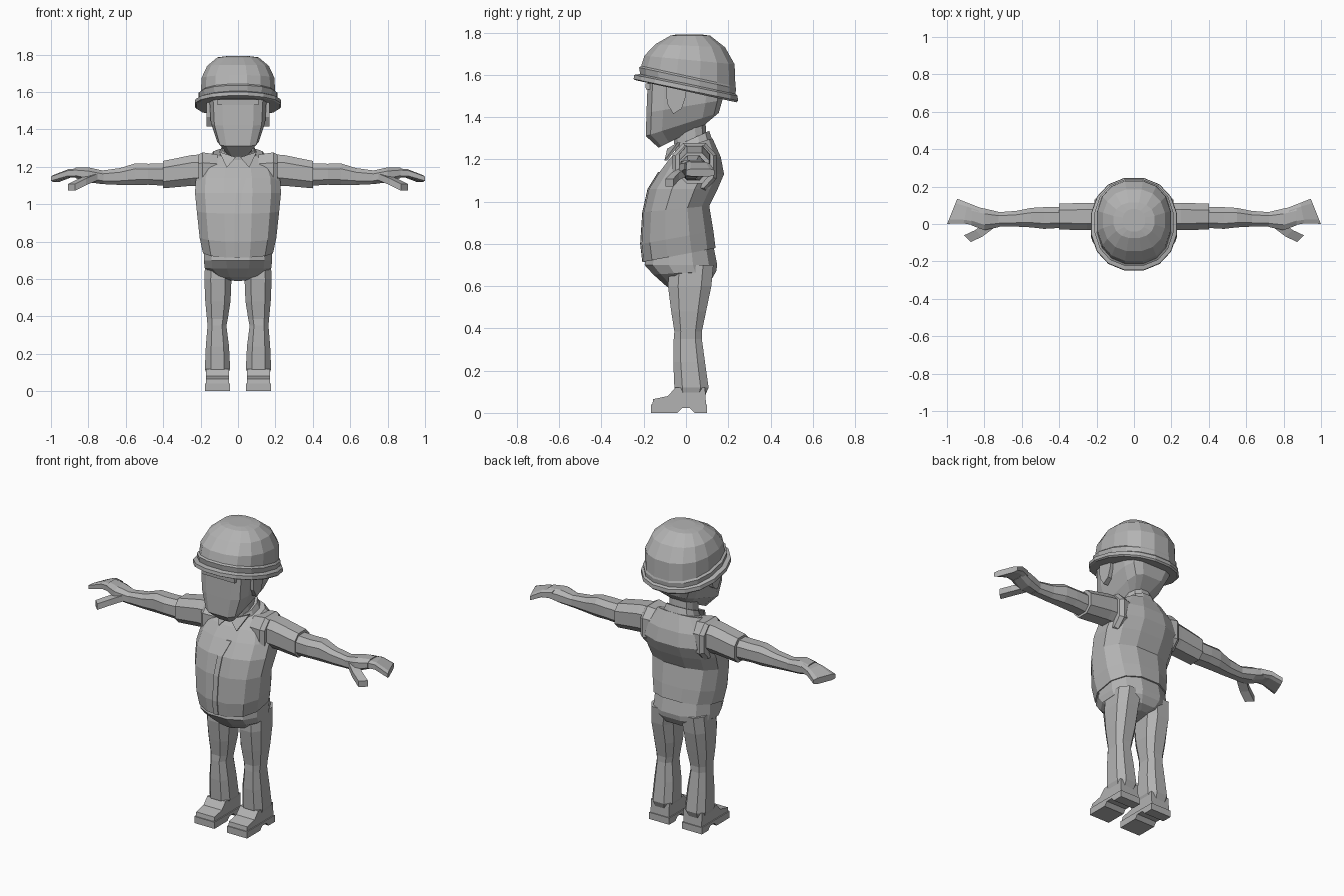
import bpy, bmesh, math

grey = bpy.data.materials.new("plain_grey")
grey.diffuse_color = (0.45, 0.45, 0.45, 1)


def loft(name, rings, mirror=False):
    """Skin a list of equal-length point rings and cap both ends."""
    n = len(rings[0])
    bm = bmesh.new()
    vs = [[bm.verts.new(p) for p in r] for r in rings]
    for a, b in zip(vs, vs[1:]):
        for i in range(n):
            j = (i + 1) % n
            bm.faces.new((a[i], a[j], b[j], b[i]))
    bm.faces.new(vs[0][::-1])
    bm.faces.new(vs[-1])
    bmesh.ops.recalc_face_normals(bm, faces=bm.faces)
    me = bpy.data.meshes.new(name)
    bm.to_mesh(me)
    bm.free()
    me.materials.append(grey)
    ob = bpy.data.objects.new(name, me)
    bpy.context.collection.objects.link(ob)
    if mirror:
        ob.modifiers.new("mirror", 'MIRROR')
    return ob


def outline(n, p):
    """Rounded-square outline filling -1..1, with a flat edge on each side."""
    pts = []
    for i in range(n):
        t = 2 * math.pi * (i + 0.5) / n
        c, s = math.cos(t), math.sin(t)
        pts.append((math.copysign(abs(c) ** (2 / p), c),
                    math.copysign(abs(s) ** (2 / p), s)))
    m = max(a for a, b in pts)
    return [(a / m, b / m) for a, b in pts]


def level(zf, zb, hw, yf, yb, cx=0, n=12, p=2.4):
    """Horizontal ring, tilted from height zf at the front to zb at the back."""
    return [(cx + hw * a, yf + (yb - yf) * (b + 1) / 2, zf + (zb - zf) * (b + 1) / 2)
            for a, b in outline(n, p)]


def upright(x, cy, hy, cz, hz, shear=0, n=8, p=2.6):
    """Ring across an arm at distance x; shear slants it in plan."""
    return [(x - shear * hy * a, cy + hy * a, cz + hz * b) for a, b in outline(n, p)]


def extrude_x(name, profile, x0, x1):
    loft(name, [[(x, y, z) for y, z in profile] for x in (x0, x1)], True)


# Vest and the strip down its front
vest = [(.715, .78, .187, -.2, .14), (.80, .86, .205, -.21, .13), (.95, .98, .22, -.2, .11),
        (1.06, 1.06, .23, -.175, .15), (1.14, 1.13, .225, -.125, .18),
        (1.2, 1.21, .2, -.08, .165), (1.25, 1.30, .13, -.03, .125)]
loft("vest", [level(*r) for r in vest])
strip = []
for (z, _, _, y, _), x in zip(vest[:5], (-.02, -.02, -.018, -.01, .015)):
    strip.append([(x, y - .007, z), (x + .03, y - .005, z), (x + .03, y + .01, z), (x, y + .01, z)])
loft("vest_front_strip", strip)
loft("armhole", [upright(x, .04, hy, 1.165, hz) for x, hy, hz in
                 ((.11, .09, .10), (.19, .105, .112), (.212, .09, .1))], True)

# Shirt hem and hips below the vest
loft("hips", [level(*r) for r in (
    (.75, .79, .18, -.185, .13), (.70, .70, .183, -.196, .148), (.655, .67, .178, -.155, .143),
    (.61, .63, .13, -.105, .12), (.59, .61, .05, -.08, .08))])

# Neck and collar
loft("neck", [level(1.2, 1.28, .075, -.05, .1), level(1.33, 1.40, .072, -.06, .09)])
loft("collar", [level(1.21, 1.29, .105, -.06, .125), level(1.265, 1.335, .085, -.045, .11)])
loft("collar_flap", [[(.012, -.075 - d, 1.25), (.06, -.088 - d, 1.195), (.1, -.025 - d, 1.28)]
                     for d in (0, .014)], True)

# Head with flat face, ears and fringe
loft("head", [level(*r, p=4.5) for r in (
    (1.255, 1.365, .06, -.13, .09), (1.31, 1.42, .112, -.19, .155), (1.42, 1.48, .145, -.187, .172),
    (1.6, 1.6, .155, -.18, .18))])
loft("ear", [[(x, y, z) for y, z in ((-.095, 1.56), (-.09, 1.465), (-.06, 1.415), (-.02, 1.44),
                                     (0, 1.5), (0, 1.56))] for x in (.125, .168)], True)
loft("fringe", [[(x, y, z) for y, z in ((-.192, 1.56), (-.19, 1.53), (-.17, 1.53), (-.17, 1.56))]
                for x in (-.11, .11)])

# Hard hat: brim, band and dome
loft("hat_brim", [level(*r, n=16, p=2.2) for r in (
    (1.575, 1.47, .222, -.24, .238), (1.58, 1.478, .23, -.248, .246),
    (1.6, 1.5, .228, -.245, .244), (1.605, 1.515, .2, -.21, .23))])
loft("hat_dome", [level(*r, n=16, p=2.3) for r in (
    (1.59, 1.49, .205, -.215, .232), (1.635, 1.535, .21, -.222, .237), (1.642, 1.545, .198, -.212, .234),
    (1.69, 1.65, .195, -.197, .23), (1.745, 1.73, .165, -.145, .185),
    (1.785, 1.785, .11, -.075, .115), (1.792, 1.79, .06, -.04, .08))])

# Arms: sleeve, forearm, hand, fingers, thumb
loft("sleeve", [upright(*r) for r in (
    (.15, .04, .075, 1.185, .085), (.25, .04, .072, 1.18, .082), (.4, .04, .07, 1.158, .073))], True)
loft("forearm", [upright(*r) for r in (
    (.38, .035, .055, 1.158, .06), (.48, .032, .058, 1.16, .056), (.55, .034, .052, 1.16, .058),
    (.63, .028, .042, 1.148, .045), (.74, .024, .038, 1.143, .035))], True)
loft("hand", [upright(*r) for r in (
    (.72, .024, .04, 1.143, .036), (.80, .025, .058, 1.157, .04), (.87, .045, .052, 1.168, .028))], True)
loft("fingers", [upright(*r, p=4) for r in (
    (.83, .04, .05, 1.168, .026, 0), (.90, .058, .055, 1.165, .022, .2),
    (.972, .068, .067, 1.137, .018, .4))], True)
loft("thumb", [[(x + d, y + d, z + h) for d, h in ((-.018, .018), (.018, .018), (.018, -.018), (-.018, -.018))]
               for x, y, z in ((.77, -.005, 1.145), (.83, -.05, 1.12), (.89, -.078, 1.09))], True)

# Trouser legs: height, inner x, outer x, front y, back y
legs = ((.70, .02, .175, -.08, .13), (.60, .035, .18, -.085, .12), (.48, .04, .175, -.07, .095),
        (.385, .055, .166, -.055, .075), (.35, .062, .163, -.058, .075), (.24, .048, .172, -.06, .09),
        (.12, .042, .177, -.055, .107), (.08, .06, .165, -.045, .09))
loft("trouser_leg", [level(z, z, (b - a) / 2, f, k, (a + b) / 2, 8, 2.8)
                     for z, a, b, f, k in legs], True)

# Boots: arched sole and upper
extrude_x("boot_sole", [(-.165, 0), (-.04, 0), (-.02, .022), (.02, .022), (.04, 0), (.1, 0),
                        (.1, .04), (-.165, .04)], .042, .176)
extrude_x("boot_upper", [(-.16, .035), (.095, .035), (.09, .12), (-.05, .12), (-.085, .08),
                         (-.155, .065)], .048, .17)
